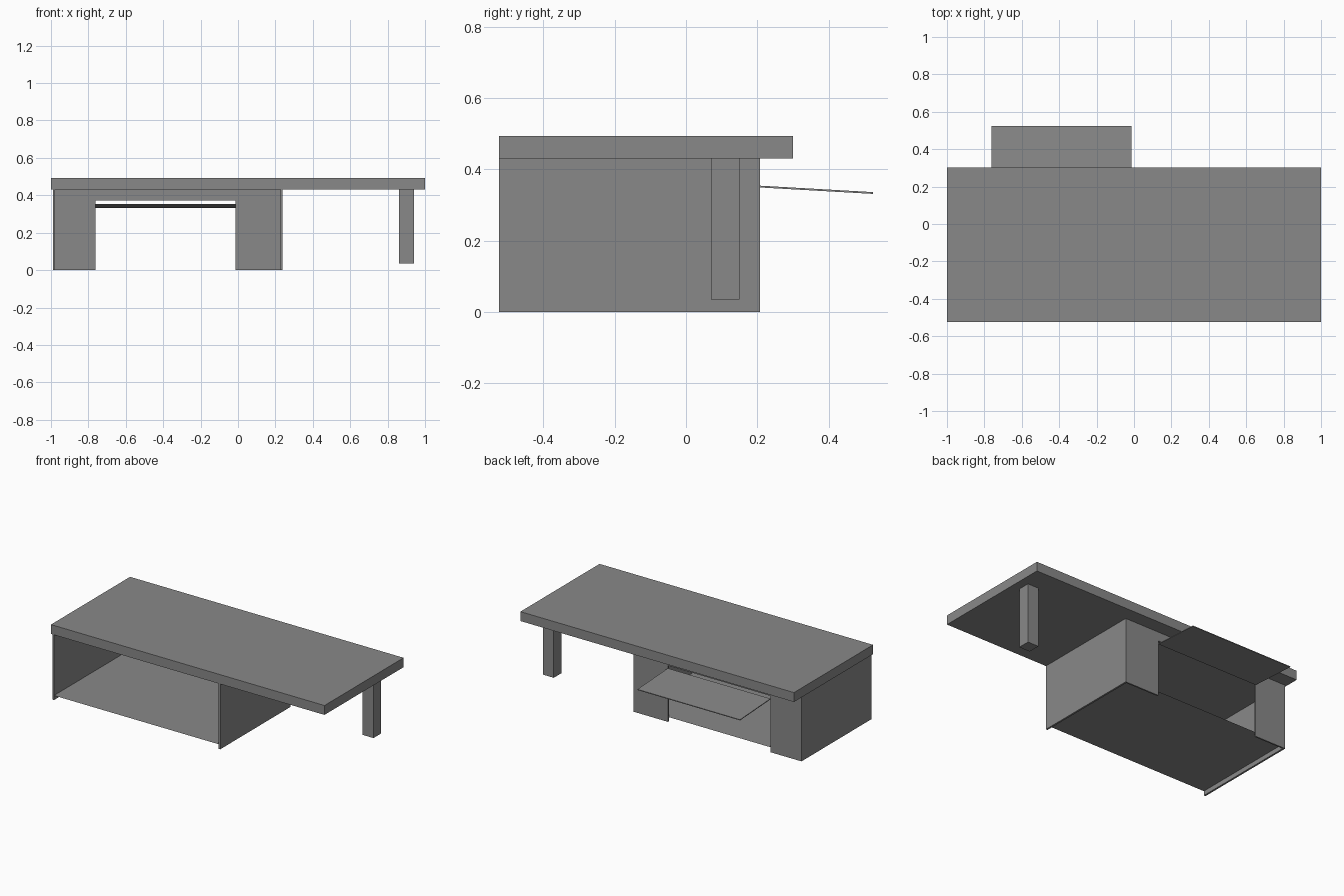
import bpy
import bmesh
from mathutils import Matrix, Vector

if "Cube" in bpy.data.objects:
    bpy.data.objects.remove(bpy.data.objects["Cube"])


def box(name, x, y, z):
    """Axis-aligned box from (min, max) ranges."""
    size = [b - a for a, b in (x, y, z)]
    mid = Vector([(a + b) / 2 for a, b in (x, y, z)])
    bm = bmesh.new()
    bmesh.ops.create_cube(bm, size=1, matrix=Matrix.Translation(mid) @ Matrix.Diagonal((*size, 1)))
    return finish(name, bm)


def sheet(name, x, y, z):
    """Thin horizontal sheet without thickness."""
    bm = bmesh.new()
    bm.faces.new([bm.verts.new((px, py, z)) for px, py in
                  ((x[0], y[0]), (x[1], y[0]), (x[1], y[1]), (x[0], y[1]))])
    return finish(name, bm)


def finish(name, bm):
    mesh = bpy.data.meshes.new(name)
    bm.to_mesh(mesh)
    bm.free()
    obj = bpy.data.objects.new(name, mesh)
    bpy.context.collection.objects.link(obj)
    # Dark grey finish shared by all parts
    mat = bpy.data.materials.get("dark_grey") or bpy.data.materials.new("dark_grey")
    mat.diffuse_color = (0.25, 0.25, 0.25, 1)
    mat.use_nodes = True
    mat.node_tree.nodes["Principled BSDF"].inputs["Base Color"].default_value = mat.diffuse_color
    mesh.materials.append(mat)
    return obj


FRONT, BACK = -0.525, 0.208
OPEN_L, OPEN_R = -0.763, -0.013

# Table top
box("table_top", (-1, 1), (FRONT, 0.301), (0.431, 0.493))

# Cabinet side panels, reaching slightly into the top
for name, x0 in (("left_panel", -0.99), ("right_panel", 0.226)):
    box(name, (x0, x0 + 0.012), (FRONT, BACK), (0, 0.452))

# Cabinet floor, raised a little above the ground
sheet("cabinet_floor", (-0.98, 0.228), (FRONT, BACK - 0.005), 0.03)

# Back wall around the opening
box("back_wall_left", (-0.985, OPEN_L), (BACK - 0.01, BACK), (0, 0.432))
box("back_wall_right", (OPEN_R, 0.23), (BACK - 0.01, BACK), (0, 0.432))
box("back_wall_header", (OPEN_L, OPEN_R), (BACK - 0.01, BACK), (0.372, 0.432))

# Opened flap, sloping down towards the back
flap = box("back_flap", (OPEN_L, OPEN_R), (BACK, 0.525), (0.349, 0.354))
for v in flap.data.vertices:
    if v.co.y > 0.4:
        v.co.z -= 0.018

# Single support leg
box("support_leg", (0.862, 0.942), (0.07, 0.15), (0.035, 0.432))
